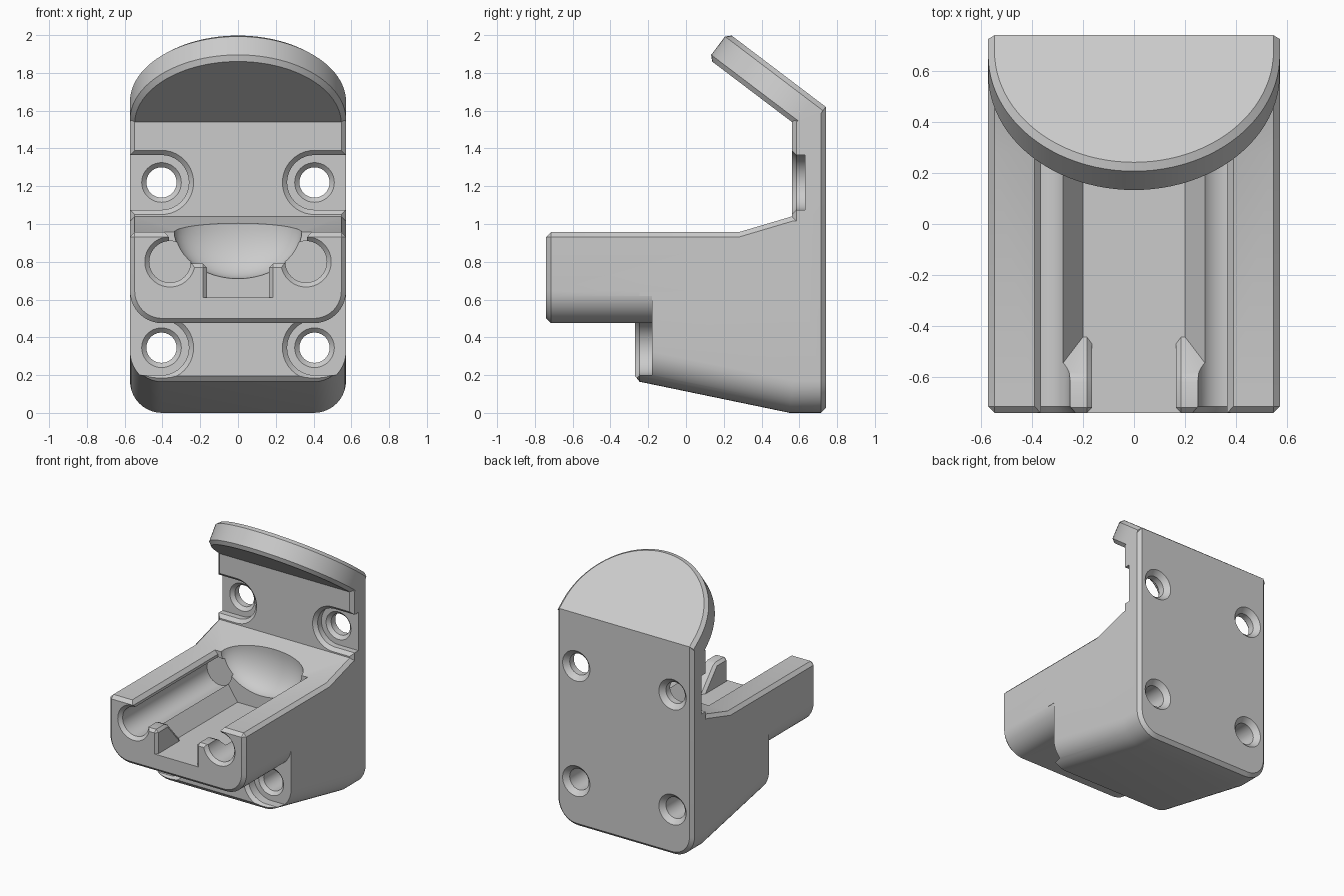
import bpy, bmesh
from math import sin, cos, pi, radians
from mathutils import Matrix, Vector

if "Cube" in bpy.data.objects:
    bpy.data.objects.remove(bpy.data.objects["Cube"], do_unlink=True)

W = 0.572        # half width
BACK = 0.74      # wall-side face
CH = 0.025       # chamfer on all outer edges
HOLE_X = 0.405


def finish(name, bm):
    bmesh.ops.recalc_face_normals(bm, faces=bm.faces[:])
    mesh = bpy.data.meshes.new(name)
    bm.to_mesh(mesh)
    bm.free()
    ob = bpy.data.objects.new(name, mesh)
    bpy.context.collection.objects.link(ob)
    return ob


def loft_bm(a, b):
    """Closed solid between two outlines with the same number of points."""
    bm = bmesh.new()
    va, vb = [bm.verts.new(p) for p in a], [bm.verts.new(p) for p in b]
    n = len(va)
    bm.faces.new(va)
    bm.faces.new(vb[::-1])
    for i in range(n):
        j = (i + 1) % n
        bm.faces.new((va[j], va[i], vb[i], vb[j]))
    bmesh.ops.recalc_face_normals(bm, faces=bm.faces[:])
    return bm


def bevel(bm, edges, size, segments=1):
    bmesh.ops.bevel(bm, geom=edges, offset=size, offset_type='OFFSET', segments=segments,
                    profile=0.5, affect='EDGES', clamp_overlap=False)
    bmesh.ops.recalc_face_normals(bm, faces=bm.faces[:])


def mid(e):
    return (e.verts[0].co + e.verts[1].co) / 2


def side_solid(name, profile, x0, x1, round_below=None, chamfer=CH, keep=lambda m: False):
    """Extrude a (y, z) profile across x, round its underside, chamfer the rest."""
    bm = loft_bm([(x0, y, z) for y, z in profile], [(x1, y, z) for y, z in profile])
    if round_below is not None:
        low = []
        for e in bm.edges:
            d = e.verts[0].co - e.verts[1].co
            if abs(d.y) > abs(d.z) and abs(d.x) < 0.01 and mid(e).z < round_below:
                low.append(e)
        bevel(bm, low, 0.17, 10)
    sharp = [e for e in bm.edges if e.calc_face_angle_signed(0) > 0.5 and not keep(mid(e))]
    bevel(bm, sharp, chamfer)
    return finish(name, bm)


def outline_loft(name, a, ya, b, yb):
    """Solid between two (x, z) outlines at two depths."""
    return finish(name, loft_bm([(x, ya, z) for x, z in a], [(x, yb, z) for x, z in b]))


def circle(cx, cz, r, n=40):
    return [(cx + r * cos(2 * pi * i / n), cz + r * sin(2 * pi * i / n)) for i in range(n)]


def cone(cx, cz, ra, ya, rb, yb):
    return outline_loft("round_cutter", circle(cx, cz, ra), ya, circle(cx, cz, rb), yb)


def slot(s, cz, r, lift):
    """Half-round outline that runs out through the side of the part."""
    pts = [(HOLE_X - r * sin(pi * i / 20), cz - r * cos(pi * i / 20)) for i in range(21)]
    if lift:
        pts.append((HOLE_X, cz + r + lift))
    pts = [(0.7, cz - r)] + pts + [(0.7, cz + r + lift)]
    return [(s * x, z) for x, z in pts]


def combine(target, tool, op):
    mod = target.modifiers.new("combine", 'BOOLEAN')
    mod.operation, mod.solver, mod.object = op, 'EXACT', tool
    bpy.context.view_layer.objects.active = target
    bpy.ops.object.modifier_apply(modifier=mod.name)
    bpy.data.objects.remove(tool, do_unlink=True)


def cut(tool):
    combine(bracket, tool, 'DIFFERENCE')


def add(tool):
    combine(bracket, tool, 'UNION')


def screw_pocket(s, cz, front, floor, lift=0):
    cut(outline_loft("pocket", slot(s, cz, 0.145, lift), front - 0.1,
                     slot(s, cz, 0.145, lift), floor))
    cut(outline_loft("pocket_chamfer", slot(s, cz, 0.18, lift), front - 0.01,
                     slot(s, cz, 0.145, lift), front + CH))


# Wall plate and lower body
bracket = side_solid("wall_bracket",
                     [(BACK, 0), (0.55, 0), (-0.27, 0.17), (-0.27, 0.8), (0.56, 0.8),
                      (0.56, 1.56), (BACK, 1.62)], -W, W, 0.2,
                     keep=lambda m: m.z > 1.5 and abs(m.x) < 0.1)

# Lower screw pockets, open to the sides
for s in (-1, 1):
    screw_pocket(s, 0.345, -0.27, -0.18, 0.13)

# Front cradle block with sloped rear
add(side_solid("cradle_block",
               [(-0.74, 0.475), (-0.74, 0.957), (0.28, 0.957), (0.56, 1.04),
                (0.65, 1.04), (0.65, 0.475)], -W, W, 0.5))

# Tilted round hood
along, down = Vector((0, -0.797, 0.604)), Vector((0, -0.604, -0.797))
rim = [(W, 0)] + [(W * cos(pi * i / 48), 0.078 + W * sin(pi * i / 48)) for i in range(49)] + [(-W, 0)]
top = [Vector((x, BACK, 1.62)) + along * d for x, d in rim]
bm = loft_bm(top, [p + down * 0.172 for p in top])
rim_edges = [e for e in bm.edges if e.calc_face_angle_signed(0) > 0.5
             and (mid(e) - Vector((0, BACK, 1.62))).dot(along) > 0.01]
bevel(bm, rim_edges, CH)
add(finish("hood", bm))

# Upper screw pockets
for s in (-1, 1):
    screw_pocket(s, 1.22, 0.56, 0.63)

# Open channel along the cradle with a rounded rear end
half = [(0.2, 0.61), (0.28, 0.73), (0.365, 0.8), (0.365, 0.93), (0.392, 0.96), (0.392, 1.2)]
section = half + [(-x, z) for x, z in reversed(half)]
cut(outline_loft("channel", section, -0.8, section, 0.28))
bm = bmesh.new()
bmesh.ops.create_uvsphere(bm, u_segments=48, v_segments=24, radius=1,
                          matrix=Matrix.Translation((0, 0.27, 0.97)) @ Matrix.Diagonal((0.34, 0.17, 0.26, 1)))
cut(finish("channel_end", bm))

# Stop posts at the channel mouth
for s in (-1, 1):
    add(side_solid("stop_post", [(-0.74, 0.55), (-0.74, 0.79), (-0.6, 0.79), (-0.39, 0.55)],
                   s * 0.165, s * 0.3, chamfer=0.02))

# Twin bores with chamfered mouths
for s in (-1, 1):
    cut(cone(s * 0.36, 0.8, 0.11, -0.8, 0.11, 0.3))
    cut(cone(s * 0.36, 0.8, 0.143, -0.75, 0.11, -0.715))

# Four through holes, countersunk at both ends
for s in (-1, 1):
    for z, floor in ((0.345, -0.18), (1.22, 0.63)):
        x = s * HOLE_X
        cut(cone(x, z, 0.08, floor - 0.03, 0.08, 0.8))
        cut(cone(x, z, 0.113, floor - 0.008, 0.08, floor + 0.025))
        cut(cone(x, z, 0.08, BACK - 0.035, 0.125, BACK + 0.01))

# Plain grey finish
grey = bpy.data.materials.new("light_grey")
grey.use_nodes = True
colour = (0.6, 0.6, 0.6, 1)
grey.diffuse_color = colour
grey.node_tree.nodes["Principled BSDF"].inputs["Base Color"].default_value = colour
bracket.data.materials.clear()
bracket.data.materials.append(grey)
for face in bracket.data.polygons:
    face.material_index = 0

bpy.ops.object.select_all(action='DESELECT')
bracket.select_set(True)
bpy.context.view_layer.objects.active = bracket
bpy.ops.object.shade_smooth_by_angle(angle=radians(25))
